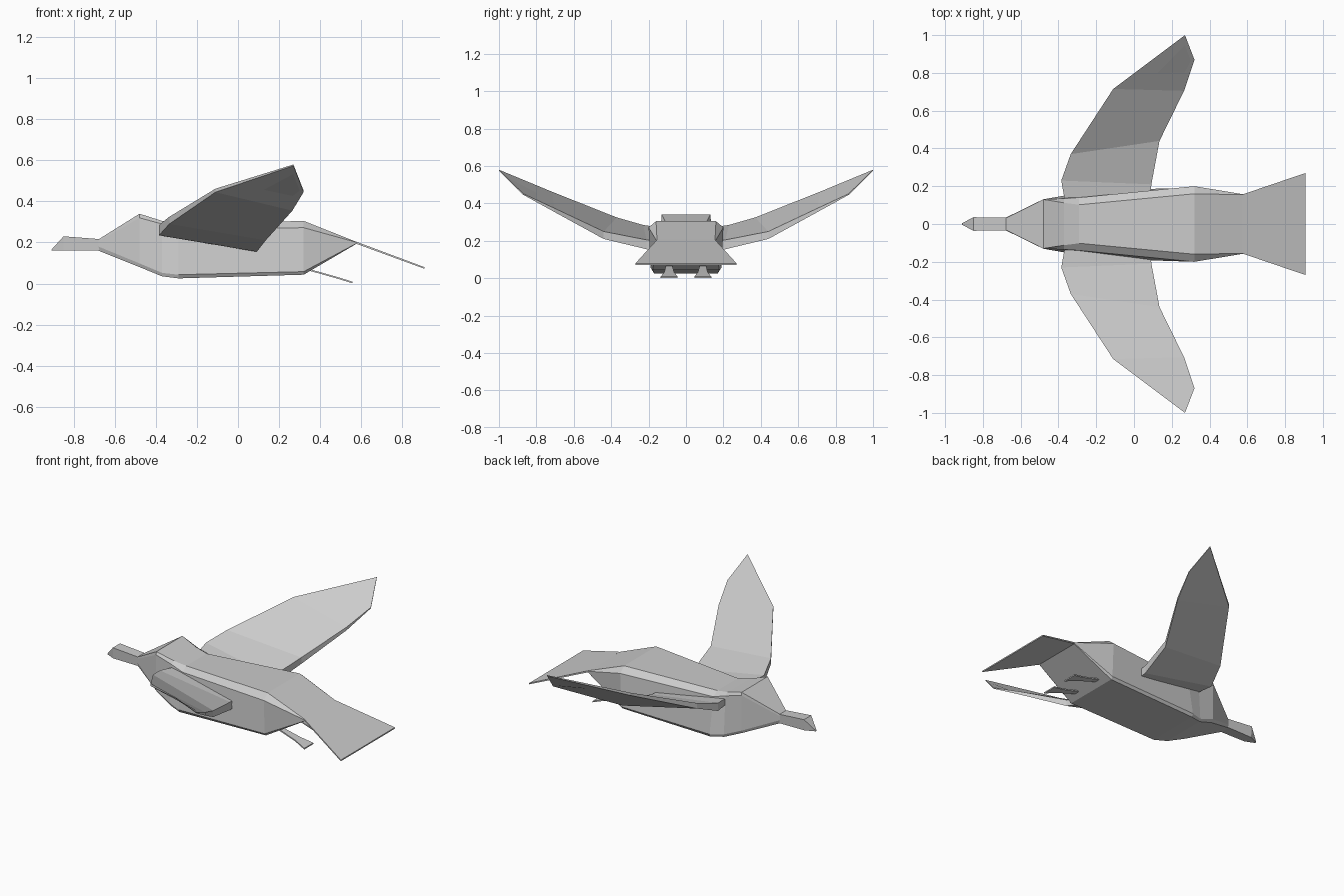
import bpy, bmesh

if "Cube" in bpy.data.objects:
    bpy.data.objects.remove(bpy.data.objects["Cube"])


def loft(name, rings, mirror=False):
    """Skin a list of equal-length point rings, with flat capped ends."""
    bm = bmesh.new()
    vr = [[bm.verts.new(p) for p in ring] for ring in rings]
    n = len(vr[0])
    for a, b in zip(vr, vr[1:]):
        for i in range(n):
            j = (i + 1) % n
            bm.faces.new((a[i], a[j], b[j], b[i]))
    bm.faces.new(vr[0])
    bm.faces.new(vr[-1])
    bmesh.ops.recalc_face_normals(bm, faces=bm.faces)
    mesh = bpy.data.meshes.new(name)
    bm.to_mesh(mesh)
    bm.free()
    ob = bpy.data.objects.new(name, mesh)
    bpy.context.collection.objects.link(ob)
    if mirror:
        m = ob.modifiers.new("Mirror", 'MIRROR')
        m.use_axis = (False, True, False)
    return ob


def section(x, *levels):
    """Symmetric ring at x from (z, half width) levels, top to bottom."""
    return ([(x, w, z) for z, w in levels] +
            [(x, -w, z) for z, w in reversed(levels)])


# Body, from neck to rump: top, upper side, lower side, belly
loft("body", [
    section(-0.68, (.215, .030), (.205, .033), (.180, .033), (.160, .030)),
    section(-0.48, (.340, .130), (.320, .131), (.098, .131), (.080, .120)),
    section(-0.37, (.305, .112), (.290, .135), (.052, .150), (.035, .145)),
    section(-0.29, (.290, .102), (.265, .140), (.043, .180), (.025, .170)),
    section(0.32, (.305, .160), (.272, .200), (.058, .190), (.043, .178)),
    section(0.58, (.202, .155), (.200, .157), (.197, .157), (.195, .155)),
])

# Beak
loft("beak", [
    section(-0.67, (.216, .033), (.160, .033)),
    section(-0.85, (.230, .036), (.160, .030)),
    section(-0.91, (.164, .004), (.160, .004)),
])

# Tail fan
loft("tail", [
    section(0.57, (.206, .155), (.196, .155)),
    section(0.908, (.080, .270), (.072, .270)),
])

# Wings: per station, leading and trailing edge as (x, y, top z, bottom z)
stations = [
    ((-.36, .09, .265, .230), (.085, .11, .200, .155)),
    ((-.385, .23, .285, .235), (.092, .21, .205, .155)),
    ((-.335, .37, .325, .290), (.135, .44, .250, .210)),
    ((-.11, .715, .462, .445), (.265, .705, .375, .355)),
    ((.27, 1.0, .580, .574), (.32, .87, .452, .446)),
]
loft("wings", [
    [(l[0], l[1], l[2]), (t[0], t[1], t[2]), (t[0], t[1], t[3]), (l[0], l[1], l[3])]
    for l, t in stations], mirror=True)

# Feet trailing behind the belly
loft("feet", [
    [(x, .09 + w, z), (x, .09 - w, z), (x, .09 - w, z - .008), (x, .09 + w, z - .008)]
    for x, w, z in ((.32, .014, .078), (.48, .026, .033), (.558, .045, .009))], mirror=True)
